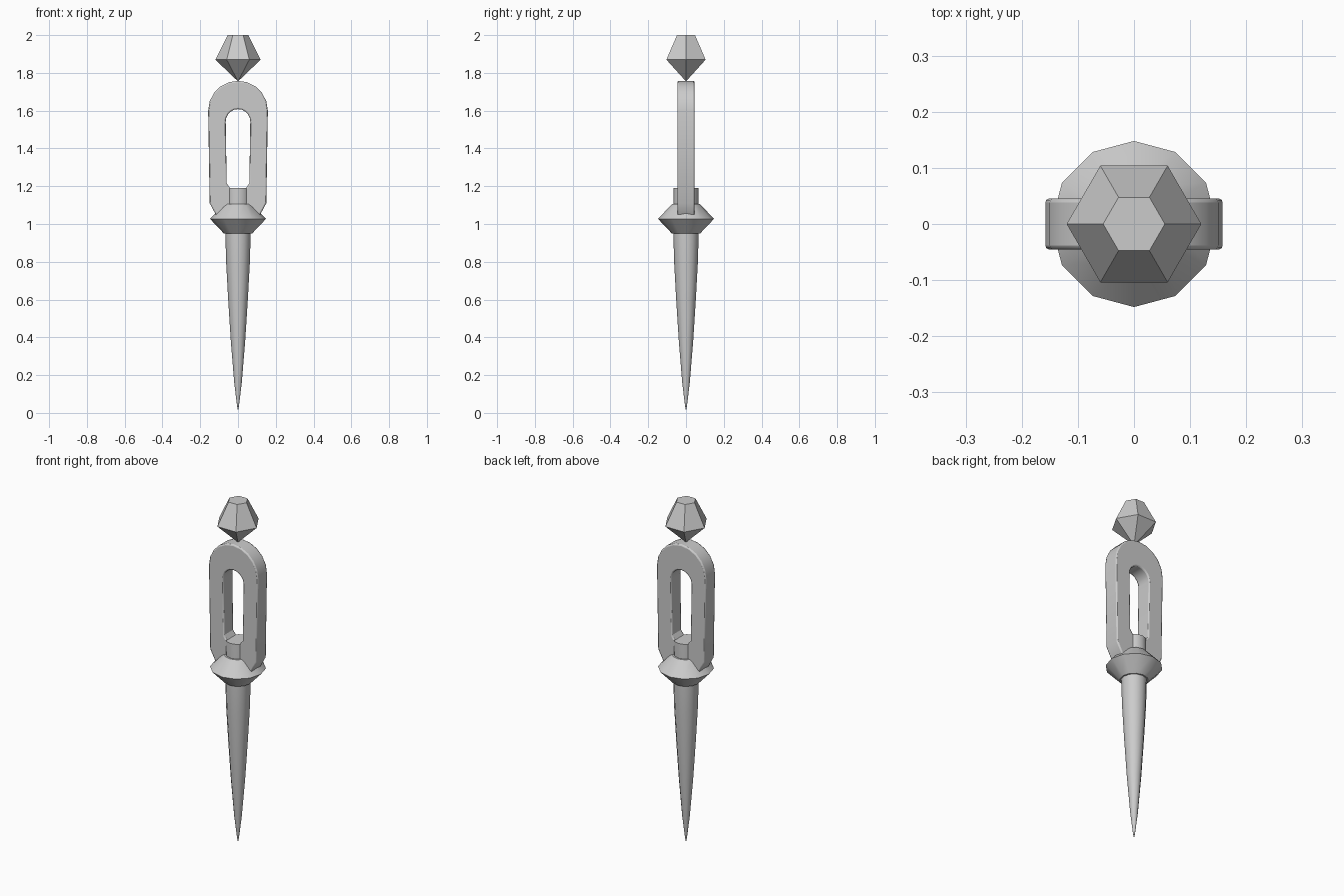
import bpy, bmesh
from math import sin, cos, pi, radians

if "Cube" in bpy.data.objects:
    bpy.data.objects.remove(bpy.data.objects["Cube"])


def finish(name, bm, smooth=None):
    bmesh.ops.recalc_face_normals(bm, faces=bm.faces)
    mesh = bpy.data.meshes.new(name)
    bm.to_mesh(mesh)
    bm.free()
    ob = bpy.data.objects.new(name, mesh)
    bpy.context.collection.objects.link(ob)
    if smooth:
        bpy.ops.object.select_all(action='DESELECT')
        ob.select_set(True)
        bpy.context.view_layer.objects.active = ob
        bpy.ops.object.shade_smooth_by_angle(angle=radians(smooth))
    return ob


def lathe(name, profile, sides, smooth=None):
    # profile: (radius, z) from bottom to top; radius 0 makes a point
    bm = bmesh.new()
    rings = []
    for r, z in profile:
        n = sides if r > 0 else 1
        rings.append([bm.verts.new((r * cos(2 * pi * i / sides), r * sin(2 * pi * i / sides), z))
                      for i in range(n)])
    for a, b in zip(rings, rings[1:]):
        for i in range(sides):
            j = (i + 1) % sides
            quad = [a[i % len(a)], a[j % len(a)], b[j % len(b)], b[i % len(b)]]
            bm.faces.new(list(dict.fromkeys(quad)))
    for ring in (rings[0], rings[-1]):
        if len(ring) > 2:
            bm.faces.new(ring)
    return finish(name, bm, smooth)


# Spike with its stub rising through the collar
lathe("spike", [(0, 0.01), (0.005, 0.035), (0.02, 0.16), (0.038, 0.38), (0.052, 0.6),
                (0.063, 0.8), (0.067, 0.95), (0.065, 1.19)], 12, 40)

# Collar
lathe("collar", [(0.075, 0.95), (0.148, 1.027), (0.075, 1.105)], 12, 35)

# Faceted pommel gem
lathe("pommel_gem", [(0, 1.755), (0.12, 1.87), (0.055, 2.0)], 6)


# Open handle loop: arch plus tapered legs
def arch(radius, zc, legs, n=10):
    pts = [(radius * cos(pi * i / n), zc + radius * sin(pi * i / n)) for i in range(n + 1)]
    return pts + [(-x, z) for x, z in legs] + legs[::-1]


outer = arch(0.158, 1.6, [(0.15, 1.11), (0.115, 1.045)])
inner = arch(0.065, 1.543, [(0.06, 1.215), (0.04, 1.187)])
bm = bmesh.new()
loops = [[bm.verts.new((x, y, z)) for x, z in pts]
         for pts, y in ((outer, -0.045), (outer, 0.045), (inner, 0.045), (inner, -0.045))]
count = len(outer)
for k in range(4):
    a, b = loops[k], loops[(k + 1) % 4]
    for i in range(count):
        j = (i + 1) % count
        bm.faces.new((a[i], a[j], b[j], b[i]))
handle = finish("handle_loop", bm, 30)
bevel = handle.modifiers.new("bevel", 'BEVEL')
bevel.width = 0.007
bevel.segments = 2
bevel.limit_method = 'ANGLE'
bevel.angle_limit = radians(60)
